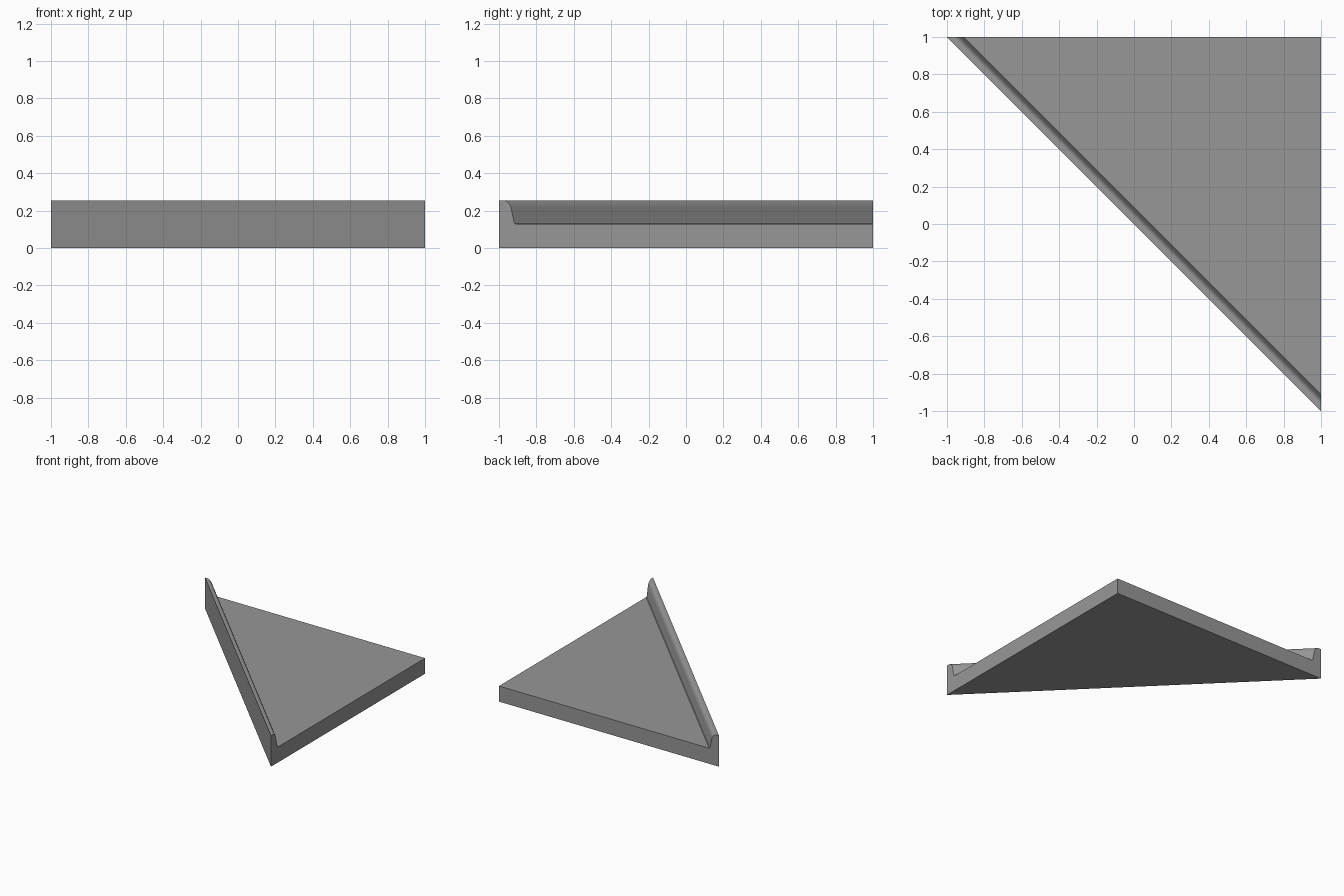
import bpy
import bmesh
import math

cube = bpy.data.objects.get("Cube")
if cube:
    bpy.data.objects.remove(cube, do_unlink=True)

DECK, TOP = 0.128, 0.255

# Plain grey for the whole slab
grey = bpy.data.materials.new("plain_grey")
grey.use_nodes = True
colour = (0.31, 0.31, 0.31, 1)
grey.diffuse_color = colour
grey.node_tree.nodes["Principled BSDF"].inputs["Base Color"].default_value = colour

# Rim section: distance in from the diagonal wall, and height
profile = [(0, 0), (0, TOP), (0.02, TOP)]
for i in range(1, 8):  # rounded shoulder
    a = math.radians(80 * i / 7)
    profile.append((0.02 + 0.047 * math.sin(a), TOP - 0.055 * (1 - math.cos(a))))
profile += [(0.080, 0.140), (0.083, 0.132), (0.090, DECK)]

# Sweep the section along the diagonal, mitred to the two straight sides
bm = bmesh.new()
right_end = [bm.verts.new((1, -1 + t, z)) for t, z in profile]
left_end = [bm.verts.new((-1 + t, 1, z)) for t, z in profile]
corner_low = bm.verts.new((1, 1, 0))
corner_high = bm.verts.new((1, 1, DECK))
for i in range(len(profile) - 1):
    bm.faces.new((right_end[i], right_end[i + 1], left_end[i + 1], left_end[i]))

# Deck, underside and the two straight side walls
bm.faces.new((right_end[-1], corner_high, left_end[-1]))
bm.faces.new((right_end[0], left_end[0], corner_low))
bm.faces.new(right_end + [corner_high, corner_low])
bm.faces.new(left_end + [corner_high, corner_low])
bmesh.ops.recalc_face_normals(bm, faces=bm.faces[:])

mesh = bpy.data.meshes.new("corner_slab_with_rim")
bm.to_mesh(mesh)
bm.free()
mesh.materials.append(grey)
slab = bpy.data.objects.new("corner_slab_with_rim", mesh)
bpy.context.collection.objects.link(slab)

# Smooth the rounded rim, keep the corners sharp
bpy.ops.object.select_all(action="DESELECT")
slab.select_set(True)
bpy.context.view_layer.objects.active = slab
bpy.ops.object.shade_smooth_by_angle(angle=math.radians(35))
